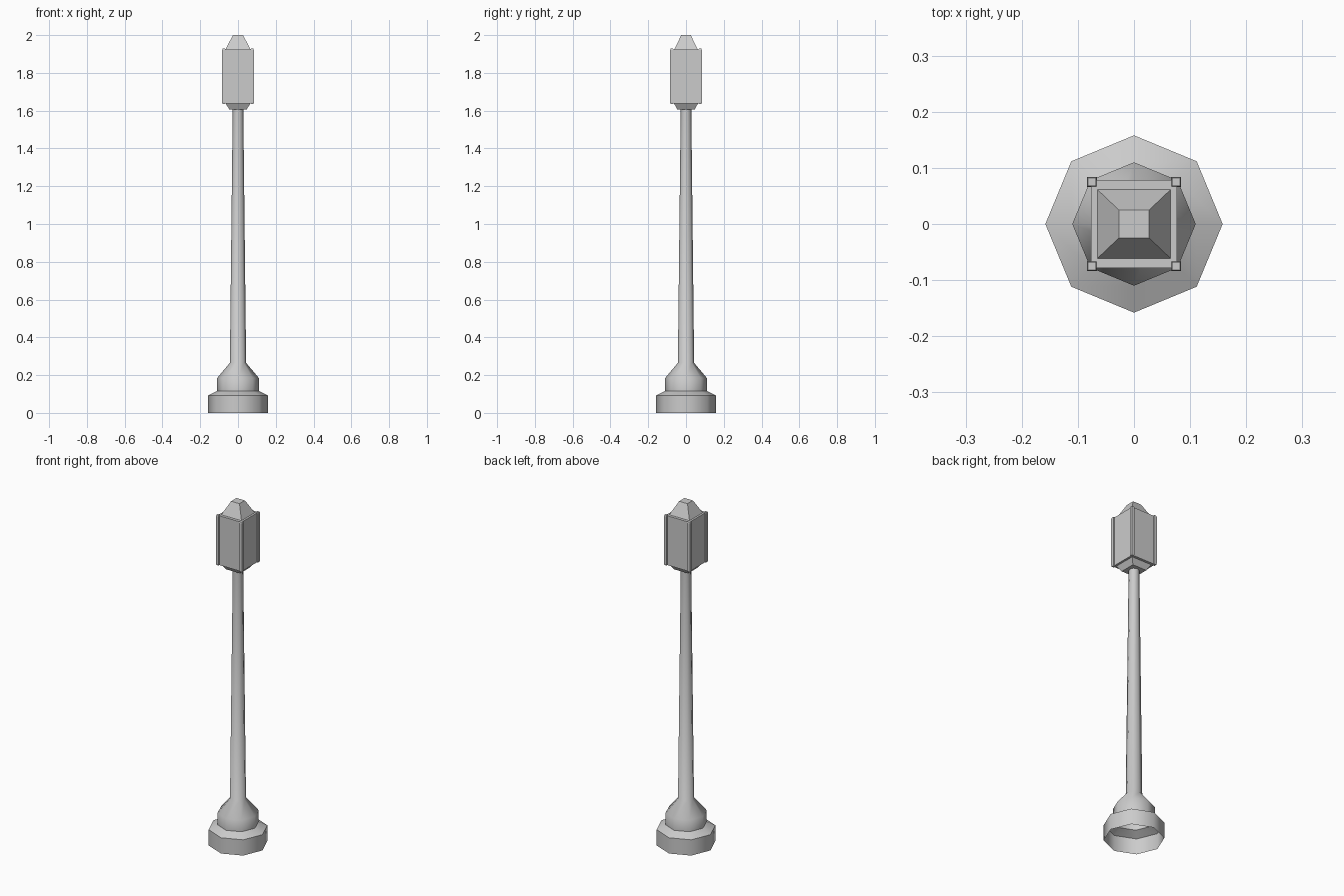
import bpy, bmesh, math

if "Cube" in bpy.data.objects:
    bpy.data.objects.remove(bpy.data.objects["Cube"])


def loft(name, rings, sides, turn=0.0, cap_bottom=True, cap_top=True, smooth=None):
    """Stack of regular polygon rings given as (x radius, y radius, z)."""
    bm = bmesh.new()
    loops = []
    for rx, ry, z in rings:
        loops.append([bm.verts.new((rx * math.cos(turn + i * math.tau / sides),
                                    ry * math.sin(turn + i * math.tau / sides), z))
                      for i in range(sides)])
    for a, b in zip(loops, loops[1:]):
        for i in range(sides):
            j = (i + 1) % sides
            bm.faces.new((a[i], a[j], b[j], b[i]))
    if cap_bottom:
        bm.faces.new(loops[0][::-1])
    if cap_top:
        bm.faces.new(loops[-1])
    mesh = bpy.data.meshes.new(name)
    bm.to_mesh(mesh)
    bm.free()
    ob = bpy.data.objects.new(name, mesh)
    bpy.context.collection.objects.link(ob)
    if smooth:
        bpy.context.view_layer.objects.active = ob
        ob.select_set(True)
        bpy.ops.object.shade_smooth_by_angle(angle=math.radians(smooth))
        ob.select_set(False)
    return ob


def square_loft(name, rings):
    """Square rings given as (half x, half y, z)."""
    s = math.sqrt(2)
    return loft(name, [(x * s, y * s, z) for x, y, z in rings], 4, math.pi / 4)


# Octagonal stepped base and tapering pole, open underneath
profile = [(0.158, 0), (0.158, 0.092), (0.11, 0.117), (0.11, 0.185),
           (0.043, 0.265), (0.028, 1.61)]
loft("base_and_pole", [(r, r, z) for r, z in profile], 8,
     cap_bottom=False, cap_top=False, smooth=46)

# Lantern: lower bracket, glazed body, roof
square_loft("lantern_bracket", [(0.045, 0.045, 1.605), (0.065, 0.063, 1.637)])
square_loft("lantern_body", [(0.077, 0.078, 1.637), (0.077, 0.078, 1.925)])
square_loft("lantern_roof", [(0.066, 0.062, 1.924), (0.027, 0.025, 2.0)])

# Corner posts with slightly tapered ends
for sx in (-1, 1):
    for sy in (-1, 1):
        post = square_loft("corner_post", [(0.007, 0.007, 1.635), (0.009, 0.009, 1.643),
                                           (0.009, 0.009, 1.92), (0.007, 0.007, 1.928)])
        post.location = (sx * 0.075, sy * 0.075, 0)
